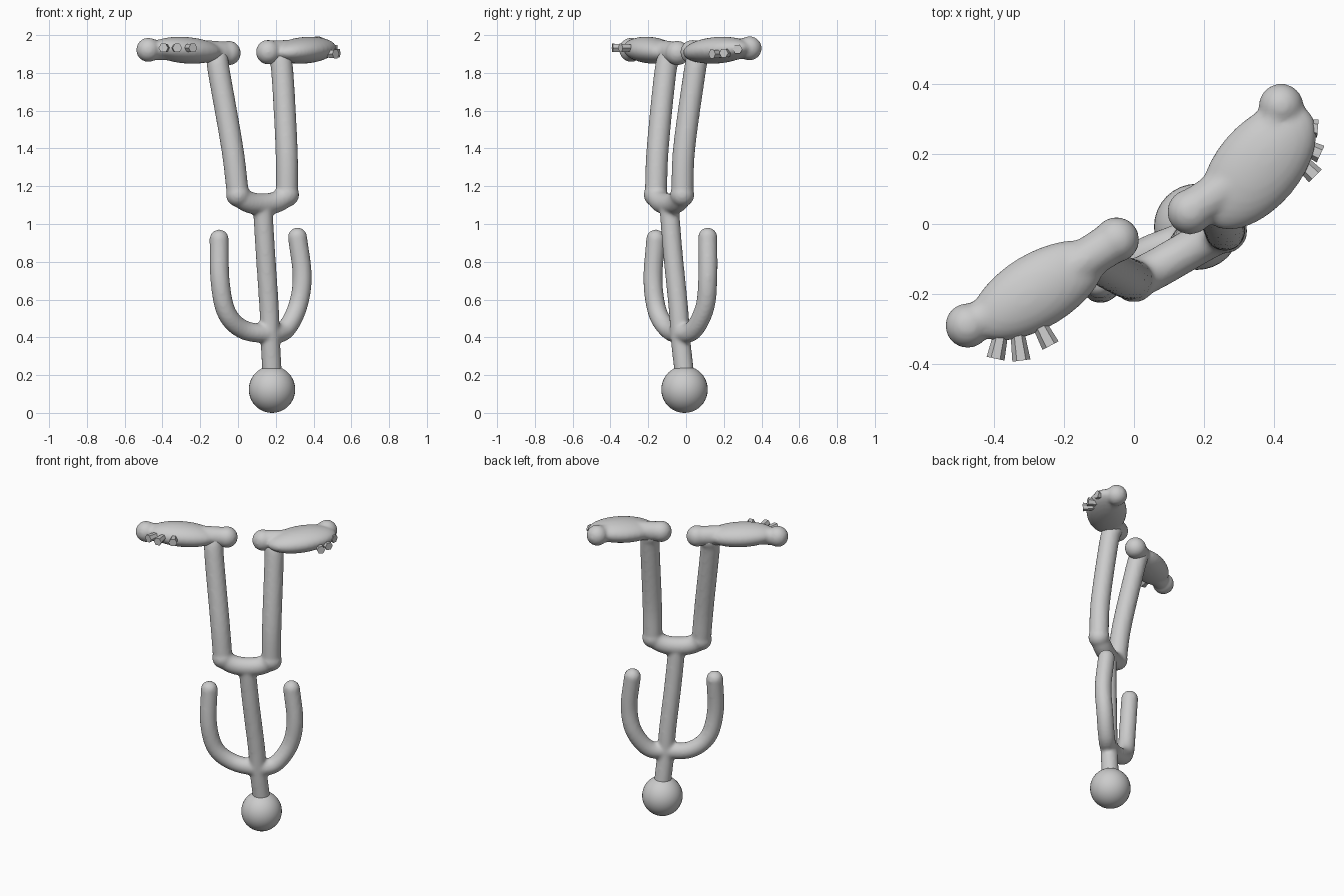
import bpy, bmesh, math
from mathutils import Vector, Matrix

cube = bpy.data.objects.get("Cube")
if cube:
    bpy.data.objects.remove(cube)

clay = bpy.data.materials.new("light grey clay")
clay.use_nodes = True
clay.diffuse_color = (0.6, 0.6, 0.6, 1)
clay.node_tree.nodes["Principled BSDF"].inputs["Base Color"].default_value = (0.6, 0.6, 0.6, 1)


def ball(bm, centre, size, heading=0.0, tilt=0.0):
    """Ellipsoid with its long axis turned to a heading."""
    m = (Matrix.Translation(centre) @ Matrix.Rotation(heading, 4, 'Z')
         @ Matrix.Rotation(tilt, 4, 'Y') @ Matrix.Diagonal((*size, 1)))
    bmesh.ops.create_uvsphere(bm, u_segments=32, v_segments=20, radius=1, matrix=m)


def spline(points, steps=6):
    """Smooth path through the points."""
    p = [Vector(q) for q in points]
    p = [2 * p[0] - p[1]] + p + [2 * p[-1] - p[-2]]
    path = []
    for a, b, c, d in zip(p, p[1:], p[2:], p[3:]):
        for i in range(steps):
            t = i / steps
            path.append(0.5 * (2 * b + (c - a) * t + (2 * a - 5 * b + 4 * c - d) * t * t
                               + (3 * b - a - 3 * c + d) * t ** 3))
    return path + [p[-2]]


def limb(bm, points, radius, sides=20):
    """Round-ended tube along a smooth path."""
    path = spline(points)
    rings, frame = [], None
    for i, c in enumerate(path):
        tangent = (path[min(i + 1, len(path) - 1)] - path[max(i - 1, 0)]).normalized()
        if frame is None:
            frame = tangent.orthogonal()
        frame = (frame - tangent * frame.dot(tangent)).normalized()
        side = tangent.cross(frame)
        angles = [math.tau * k / sides for k in range(sides)]
        rings.append([bm.verts.new(c + radius * (frame * math.cos(a) + side * math.sin(a)))
                      for a in angles])
    for r, s in zip(rings, rings[1:]):
        for k in range(sides):
            n = (k + 1) % sides
            bm.faces.new((r[k], r[n], s[n], s[k]))
    bm.faces.new(rings[0][::-1])
    bm.faces.new(rings[-1])
    for end in (path[0], path[-1]):
        ball(bm, end, (radius,) * 3)


def finish(bm, name, blend=0):
    """Make the object, fusing overlapping forms when blend is set."""
    mesh = bpy.data.meshes.new(name)
    bm.to_mesh(mesh)
    bm.free()
    mesh.materials.append(clay)
    ob = bpy.data.objects.new(name, mesh)
    bpy.context.collection.objects.link(ob)
    mesh.shade_smooth()
    if blend:
        fuse = ob.modifiers.new("fuse", 'REMESH')
        fuse.mode = 'VOXEL'
        fuse.voxel_size = 0.01
        fuse.use_smooth_shade = True
        soften = ob.modifiers.new("soften", 'SMOOTH')
        soften.factor = 0.5
        soften.iterations = blend
    return ob


# Torso, arms and legs
bm = bmesh.new()
limb(bm, [(0.13, -0.09, 1.1), (0.145, -0.07, 0.85), (0.165, -0.04, 0.55),
          (0.17, -0.03, 0.4), (0.18, -0.01, 0.22)], 0.052)
limb(bm, [(-0.1, -0.16, 0.92), (-0.095, -0.175, 0.7), (-0.06, -0.15, 0.53), (0.03, -0.09, 0.44),
          (0.17, -0.03, 0.42), (0.25, 0.04, 0.44), (0.315, 0.1, 0.56), (0.34, 0.115, 0.72),
          (0.315, 0.115, 0.93)], 0.051)
limb(bm, [(0, -0.16, 1.15), (0.06, -0.13, 1.115), (0.13, -0.09, 1.105),
          (0.2, -0.05, 1.115), (0.26, -0.02, 1.15)], 0.057)
limb(bm, [(0, -0.16, 1.15), (-0.03, -0.15, 1.4), (-0.1, -0.11, 1.8), (-0.11, -0.09, 1.88)], 0.059)
limb(bm, [(0.26, -0.02, 1.15), (0.257, -0.01, 1.4), (0.235, 0.045, 1.8), (0.22, 0.06, 1.88)], 0.059)
for knob in ((0, -0.16, 1.155), (0.26, -0.02, 1.155)):
    ball(bm, knob, (0.064,) * 3)
finish(bm, "torso_and_limbs", 6)

# Head
bm = bmesh.new()
ball(bm, (0.18, -0.008, 0.124), (0.123, 0.123, 0.124))
finish(bm, "head")

# Feet: heel, broad sole, big toe ball and three small toes
feet = {
    "left": ((0.16, 0.035, 1.91), (0.355, 0.165, 1.92), (0.42, 0.337, 1.93), 0.122, 50, -25,
             ((0.5, 0.275, 1.925), (0.51, 0.21, 1.905), (0.5, 0.155, 1.9))),
    "right": ((-0.05, -0.045, 1.905), (-0.275, -0.19, 1.92), (-0.475, -0.29, 1.922), 0.107, 211, -82,
              ((-0.39, -0.36, 1.932), (-0.325, -0.365, 1.932), (-0.25, -0.325, 1.932))),
}
for side, (heel, sole, tip, width, heading, toe_heading, toes) in feet.items():
    bm = bmesh.new()
    heel, sole, tip = Vector(heel), Vector(sole), Vector(tip)
    ball(bm, sole, (0.215, width, 0.07), math.radians(heading), math.radians(-4))
    limb(bm, [heel, heel.lerp(sole, 0.5), sole], 0.06)
    ball(bm, heel, (0.065,) * 3)
    ball(bm, tip, (0.064,) * 3)
    limb(bm, [sole, sole.lerp(tip, 0.5), tip], 0.055)
    finish(bm, side + "_foot", 5)

    bm = bmesh.new()
    for i, toe in enumerate(toes):
        turn = Matrix.Rotation(math.radians(toe_heading + 20 - 20 * i if side == "left"
                                            else toe_heading - 20 + 20 * i), 4, 'Z')
        bmesh.ops.create_cone(bm, cap_ends=True, segments=6, radius1=0.02, radius2=0.026, depth=0.08,
                              matrix=Matrix.Translation(toe) @ turn @ Matrix.Rotation(math.pi / 2, 4, 'Y')
                              @ Matrix.Translation((0, 0, -0.015)))
    ob = finish(bm, side + "_toes")
    ob.data.shade_flat()
